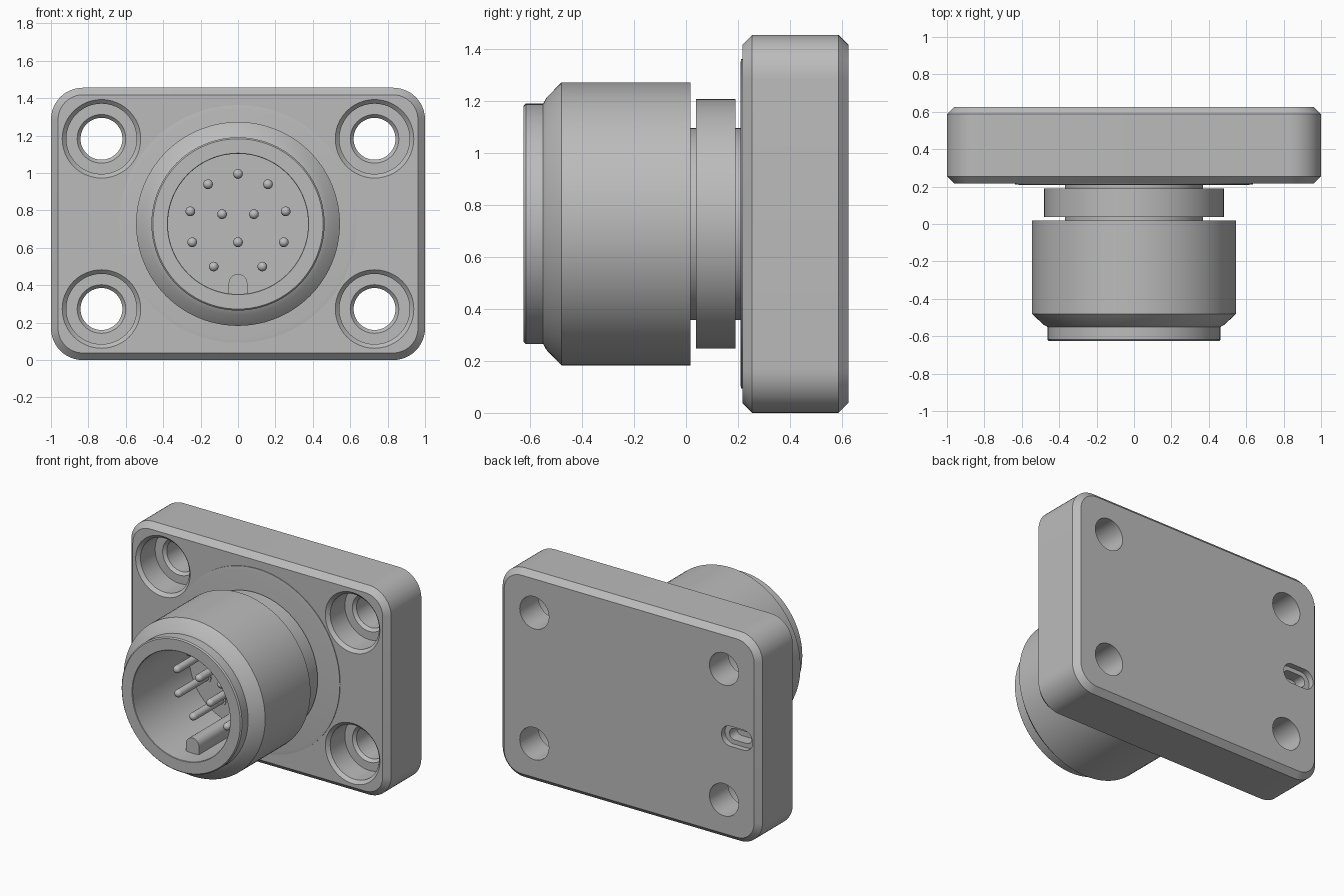
import bpy, bmesh
from math import pi, cos, sin
from mathutils import Matrix, Vector

if "Cube" in bpy.data.objects:
    bpy.data.objects.remove(bpy.data.objects["Cube"])

grey = bpy.data.materials.new("satin grey metal")
grey.use_nodes = True
colour = (0.5, 0.5, 0.5, 1)
grey.diffuse_color = colour
grey.node_tree.nodes["Principled BSDF"].inputs["Base Color"].default_value = colour

CZ = 0.728        # height of the connector axis
FLOOR = 0.0       # depth of the contact insert face
FRONT, BACK = 0.217, 0.625


def finish(name, bm):
    bmesh.ops.recalc_face_normals(bm, faces=bm.faces)
    mesh = bpy.data.meshes.new(name)
    bm.to_mesh(mesh)
    bm.free()
    ob = bpy.data.objects.new(name, mesh)
    bpy.context.collection.objects.link(ob)
    mesh.materials.append(grey)
    return ob


def smooth(ob):
    bpy.ops.object.select_all(action='DESELECT')
    ob.select_set(True)
    bpy.context.view_layer.objects.active = ob
    bpy.ops.object.shade_smooth_by_angle(angle=0.5)


def lathe(name, profile, x=0, z=CZ, steps=64):
    """Spin (radius, y) points around an axis parallel to y."""
    bm = bmesh.new()
    verts = [bm.verts.new((x + r, y, z)) for r, y in profile]
    edges = [bm.edges.new(p) for p in zip(verts, verts[1:])]
    bmesh.ops.spin(bm, geom=verts + edges, cent=(x, 0, z), axis=(0, 1, 0),
                   angle=2 * pi, steps=steps, use_duplicate=False)
    bmesh.ops.remove_doubles(bm, verts=bm.verts, dist=1e-5)
    return finish(name, bm)


def prism(name, outline, y0, y1):
    """Extrude an (x, z) outline from y0 to y1."""
    bm = bmesh.new()
    face = bm.faces.new([bm.verts.new((x, y0, z)) for x, z in outline])
    out = bmesh.ops.extrude_face_region(bm, geom=[face])
    moved = [v for v in out["geom"] if isinstance(v, bmesh.types.BMVert)]
    bmesh.ops.translate(bm, verts=moved, vec=(0, y1 - y0, 0))
    return finish(name, bm)


def rounded_rect(cx, cz, half_w, half_h, r, n=12):
    pts = []
    for q, (sx, sz) in enumerate([(1, 1), (-1, 1), (-1, -1), (1, -1)]):
        for i in range(n + 1):
            a = (q + i / n) * pi / 2
            p = (cx + sx * (half_w - r) + r * cos(a), cz + sz * (half_h - r) + r * sin(a))
            if not pts or (Vector(p) - Vector(pts[-1])).length > 1e-4:
                pts.append(p)
    if (Vector(pts[0]) - Vector(pts[-1])).length < 1e-4:
        pts.pop()
    return pts


def cut(target, cutter):
    mod = target.modifiers.new("cut", 'BOOLEAN')
    mod.operation, mod.solver, mod.object = 'DIFFERENCE', 'EXACT', cutter
    bpy.context.view_layer.objects.active = target
    bpy.ops.object.modifier_apply(modifier=mod.name)
    bpy.data.objects.remove(cutter)


# Flange plate with chamfered front and back rims
plate = prism("flange_plate", rounded_rect(0, CZ, 1, CZ, 0.17), FRONT, BACK)
bm = bmesh.new()
bm.from_mesh(plate.data)
rims = [e for e in bm.edges if abs(e.verts[0].co.y - e.verts[1].co.y) < 1e-4]
bmesh.ops.bevel(bm, geom=rims, offset=0.038, segments=1, affect='EDGES')
bm.to_mesh(plate.data)
bm.free()

# Counterbored screw holes
for x in (-0.73, 0.73):
    for dz in (-0.455, 0.455):
        hole = [(0, 0.1), (0.21, 0.1), (0.21, FRONT), (0.188, FRONT + 0.022),
                (0.188, 0.40), (0.13, 0.40), (0.112, 0.42), (0.112, 0.75), (0, 0.75)]
        cut(plate, lathe("hole_cutter", hole, x, CZ + dz, 48))

# Stepped slot in the back
cut(plate, prism("slot_cutter", rounded_rect(-0.83, CZ, 0.12, 0.07, 0.069), BACK - 0.04, 0.7))
cut(plate, prism("slot_cutter", rounded_rect(-0.83, CZ, 0.085, 0.04, 0.039), BACK - 0.12, 0.7))
smooth(plate)

# Thin seal disc on the plate
smooth(lathe("seal_disc", [(0, 0.209), (0.61, 0.209), (0.635, 0.212), (0.635, 0.23), (0, 0.23)], steps=96))

# Connector: hollow shell, neck and collar in one turned profile
shell = [(0, FLOOR), (0.375, FLOOR), (0.375, -0.622), (0.378, -0.625), (0.455, -0.625),
         (0.463, -0.617), (0.463, -0.55), (0.485, -0.538), (0.545, -0.48), (0.545, 0.018),
         (0.37, 0.018), (0.37, 0.038), (0.48, 0.038), (0.48, 0.19), (0.37, 0.19),
         (0.37, 0.225), (0, 0.225)]
smooth(lathe("connector_shell", shell, steps=96))

# Contact pins with round tips, each in a small raised sleeve
pins = [(0, 0.995)] + [(s * x, z) for s in (-1, 1) for x, z in
        [(0.16, 0.94), (0.255, 0.795), (0.085, 0.78), (0.245, 0.63), (0.13, 0.5)]] + [(0, 0.63)]
TIP = -0.33
for x, z in pins:
    dome = [(0.026 * sin(a * pi / 10), TIP + 0.026 * (1 - cos(a * pi / 10))) for a in range(6)]
    smooth(lathe("contact_pin", dome + [(0.026, FLOOR + 0.01)], x, z, 16))
    smooth(lathe("pin_sleeve", [(0.026, FLOOR - 0.006), (0.04, FLOOR - 0.006),
                                (0.04, FLOOR + 0.01)], x, z, 24))

# Keying rib with a rounded top
arch = [(0.05 * cos(i * pi / 12), 0.41 + 0.05 * sin(i * pi / 12)) for i in range(13)]
smooth(prism("key_rib", arch + [(-0.05, 0.345), (0.05, 0.345)], -0.5, FLOOR + 0.01))
